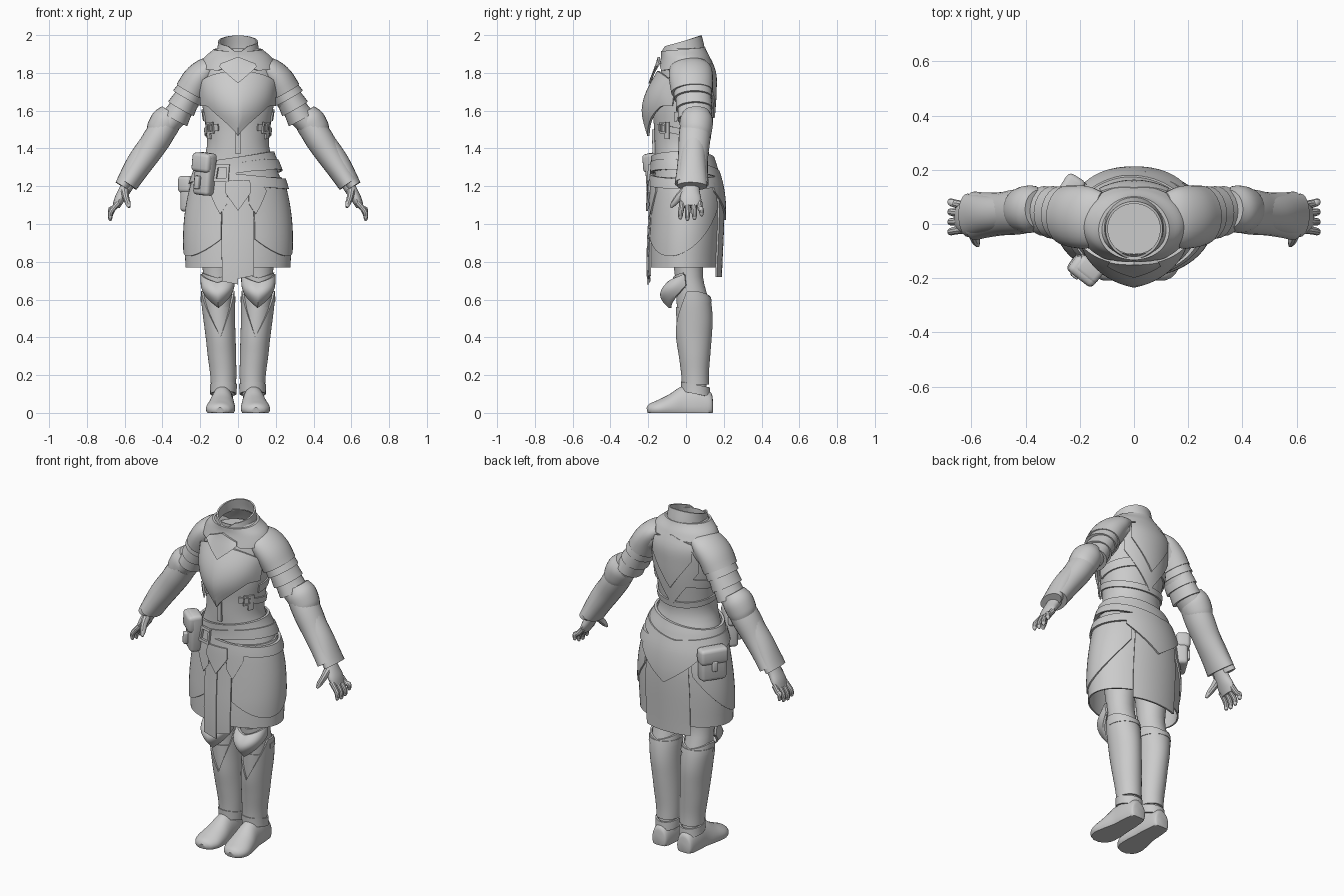
import bpy, bmesh, math
from mathutils import Vector, Matrix

old = bpy.data.objects.get("Cube")
if old:
    bpy.data.objects.remove(old, do_unlink=True)

grey = bpy.data.materials.new("plain_grey")
grey.use_nodes = True
grey.diffuse_color = (0.6, 0.6, 0.6, 1)
grey.node_tree.nodes["Principled BSDF"].inputs["Base Color"].default_value = (0.6, 0.6, 0.6, 1)


def finish(name, bm, angle=35):
    bmesh.ops.recalc_face_normals(bm, faces=bm.faces[:])
    mesh = bpy.data.meshes.new(name)
    bm.to_mesh(mesh)
    bm.free()
    mesh.materials.append(grey)
    obj = bpy.data.objects.new(name, mesh)
    bpy.context.collection.objects.link(obj)
    bpy.ops.object.select_all(action='DESELECT')
    obj.select_set(True)
    bpy.context.view_layer.objects.active = obj
    bpy.ops.object.shade_smooth_by_angle(angle=math.radians(angle))


def bridge(name, rings, closed=False):
    """Skin a row of equal loops; open rows get end caps."""
    bm = bmesh.new()
    loops = [[bm.verts.new(p) for p in ring] for ring in rings]
    n = len(loops[0])
    pairs = list(zip(loops, loops[1:]))
    if closed:
        pairs.append((loops[-1], loops[0]))
    else:
        bm.faces.new(loops[0])
        bm.faces.new(loops[-1])
    for a, b in pairs:
        for k in range(n):
            bm.faces.new((a[k], b[k], b[(k + 1) % n], a[(k + 1) % n]))
    finish(name, bm)


def sample(rows, t):
    """Smooth interpolation of rows keyed by their first, rising value."""
    t = min(max(t, rows[0][0]), rows[-1][0])
    i = max(k for k in range(len(rows) - 1) if rows[k][0] <= t)
    p, q = rows[i], rows[i + 1]
    before, after = rows[max(i - 1, 0)], rows[min(i + 2, len(rows) - 1)]
    d = q[0] - p[0]
    u = (t - p[0]) / d
    out = []
    for c in range(1, len(p)):
        m0 = (q[c] - before[c]) / (q[0] - before[0]) * d
        m1 = (after[c] - p[c]) / (after[0] - p[0]) * d
        out.append((2*u**3 - 3*u*u + 1) * p[c] + (u**3 - 2*u*u + u) * m0
                   + (3*u*u - 2*u**3) * q[c] + (u**3 - u*u) * m1)
    return out


def surf(prof, z, a, off):
    cx, rx, yf, yb = sample(prof, z)
    a = math.radians(a)
    return Vector((cx + (rx + off) * math.sin(a),
                   (yf + yb) / 2 - ((yb - yf) / 2 + off) * math.cos(a), z))


def wrap(name, prof, a0, a1, bot, top, off=0.01, thick=0.012, m=10):
    """Curved plate hugging a body profile; angle 0 is front, 90 is +x."""
    call = lambda f, *v: f(*v) if callable(f) else f
    full = a1 - a0 == 360
    n = max(6, int((a1 - a0) / 6)) // 2 * 2
    rings = []
    for i in range(n if full else n + 1):
        a = a0 + (a1 - a0) * i / n
        lo, hi = call(bot, a), call(top, a)
        outer, inner = [], []
        for j in range(m + 1):
            u = j / m
            z, o = lo + (hi - lo) * u, call(off, u, a)
            outer.append(surf(prof, z, a, o + thick))
            inner.append(surf(prof, z, a, o))
        rings.append(outer + inner[::-1])
    bridge(name, rings, full)


def tube(name, pts, side=(0, 1, 0), n=20, sub=4, s=1):
    """Oval tube; pts are x, y, z, side radius, other radius; s mirrors x."""
    rows = [(i, p[0] * s, *p[1:]) for i, p in enumerate(pts)]
    path = [sample(rows, k / sub) for k in range((len(pts) - 1) * sub + 1)]
    rings = []
    for k, p in enumerate(path):
        a, b = path[max(k - 1, 0)], path[min(k + 1, len(path) - 1)]
        t = (Vector(b[:3]) - Vector(a[:3])).normalized()
        v = Vector(side)
        v = (v - t * v.dot(t)).normalized()
        w = t.cross(v)
        ring = []
        for j in range(n):
            g = 2 * math.pi * j / n
            q = Vector(p[:3]) + v * p[3] * math.cos(g) + w * p[4] * math.sin(g)
            q.z = max(q.z, 0)
            ring.append(q)
        rings.append(ring)
    bridge(name, rings)


def box(name, loc, size, turn=0, tilt=0, bevel=0.02):
    bm = bmesh.new()
    bmesh.ops.create_cube(bm, size=1)
    bmesh.ops.scale(bm, vec=size, verts=bm.verts)
    bmesh.ops.bevel(bm, geom=bm.edges[:], offset=bevel, segments=3, profile=0.5, affect='EDGES')
    rot = Matrix.Rotation(math.radians(turn), 4, 'Z') @ Matrix.Rotation(math.radians(tilt), 4, 'Y')
    bm.transform(Matrix.Translation(loc) @ rot)
    finish(name, bm)


def buckle(name, prof, a, z, w, h, off):
    """Square frame lying on the body surface."""
    rings = []
    for sx, sz in ((-1, -1), (1, -1), (1, 1), (-1, 1)):
        rings.append([surf(prof, z + sz * h * f, a + sx * w * f, off + o)
                      for f, o in ((1, 0), (1, 0.012), (0.65, 0.012), (0.65, 0))])
    bridge(name, rings, True)


# Body profile: height, centre x, half width, front y, back y
body = [(0.65, 0, .27, -.183, .17), (0.77, 0, .27, -.187, .174), (0.9, 0, .275, -.185, .18),
        (1.0, 0, .272, -.18, .184), (1.1, 0, .26, -.175, .184), (1.2, 0, .238, -.17, .172),
        (1.3, 0, .203, -.162, .145), (1.4, 0, .166, -.165, .117), (1.5, 0, .17, -.168, .125),
        (1.6, 0, .185, -.175, .136), (1.7, 0, .195, -.162, .142), (1.8, 0, .197, -.135, .14),
        (1.88, 0, .162, -.115, .11), (1.93, 0, .108, -.115, .085), (1.97, 0, .098, -.115, .076)]
sin = lambda a: math.sin(math.radians(a))
cos = lambda a: math.cos(math.radians(a))
back = lambda a: abs(a - 180)

# Torso, neck and chest armour
wrap("tunic", body, 0, 360, 1.15, 1.93, -.004, .004, 24)
tube("neck_floor", [(0, -.01, 1.86, .105, .12), (0, -.01, 1.868, .105, .12)], n=32)
neck = [(1.84, 0, .115, -.125, .1), (1.93, 0, .1, -.118, .09), (2.0, 0, .094, -.108, .074)]
wrap("collar", neck, -180, 180, lambda a: 1.9 - .03 * cos(a),
     lambda a: 1.968 - .03 * cos(a) - .035 * max(0, 1 - abs(a) / 30), 0, .009)
wrap("mantle", body, -180, 180, lambda a: 1.83 - .02 * cos(a) + .05 * max(0, 1 - abs(a) / 30),
     lambda a: 1.925 - .01 * cos(a), .006, .012)
wrap("breastplate", body, -72, 72,
     lambda a: 1.465 + .16 * min(1, abs(a) / 50) ** .8,
     lambda a: 1.81 - .07 * (abs(a) / 72) ** 2,
     lambda u, a: .008 + .04 * max(0, 1 - abs(a) / 65) * math.sin(math.pi * min(1, .15 + u * .85)))
wrap("throat_plate", body, -25, 25, lambda a: 1.745 + .0036 * abs(a),
     lambda a: 1.885 - .0014 * abs(a), lambda u, a: .036 - .012 * u, .012)
wrap("back_plate_lower", body, 132, 228, lambda a: 1.45 + .0045 * back(a), 1.83, .004, .008)
wrap("back_plate_upper", body, 144, 216, lambda a: 1.56 + .005 * back(a),
     lambda a: 1.87 - .001 * back(a), .01, .01)
wrap("rib_strap", body, 36, 324, lambda a: 1.47 + .03 * cos(a), lambda a: 1.505 + .03 * cos(a), .001, .009, 3)
wrap("back_strap", body, 75, 285, lambda a: 1.55 - .03 * cos(a), lambda a: 1.6 - .03 * cos(a), .001, .008, 3)
wrap("centre_strap", body, -4, 4, 1.37, 1.5, 0, .013)
for side, s in (("left", 1), ("right", -1)):
    buckle(side + "_rib_buckle", body, s * 52, 1.51, 7, .03, .008)
    wrap(side + "_hanging_strap", body, s * 60 - 5, s * 60 + 5, 1.45, 1.54, .006, .01)

# Waist sash, belts and pouches
wrap("waist_sash", body, 0, 360, lambda a: 1.275 + .015 * sin(a), lambda a: 1.355 + .03 * sin(a), .008, .014)
wrap("cross_sash", body, 0, 360, lambda a: 1.25 + .04 * sin(a + 30), lambda a: 1.3 + .045 * sin(a + 30), .016, .012)
wrap("belt", body, 0, 360, lambda a: 1.205 - .02 * sin(a), lambda a: 1.265 - .025 * sin(a), .012, .016, 5)
buckle("belt_buckle", body, -20, 1.27, 9, .045, .03)
box("front_pouch", (-.175, -.162, 1.265), (.105, .07, .225), -38, 6)
box("front_pouch_flap", (-.183, -.172, 1.325), (.116, .075, .1), -38, 6)
box("front_pouch_clasp", (-.215, -.185, 1.22), (.03, .03, .07), -38, 6, .008)
box("side_pouch", (-.243, .1, 1.155), (.07, .15, .18), -32, 0)
box("side_pouch_flap", (-.249, .104, 1.21), (.078, .162, .09), -32, 0)
box("side_pouch_clasp", (-.278, .123, 1.155), (.02, .03, .06), -32, 0, .006)

# Skirt with its hanging panels
wrap("skirt", body, 0, 360, .77, 1.25, 0, .008, 14)
for side, s in (("left", 1), ("right", -1)):
    lo, hi = sorted((s * 18, s * 146))
    wrap(side + "_hip_panel", body, lo, hi,
         lambda a: .83 + .14 * (abs(abs(a) - 66) / 60) ** 2, 1.23, .006, .01, 14)
    lo, hi = sorted((s * 12, s * 34))
    wrap(side + "_hip_flap", body, lo, hi,
         lambda a: 1.05 + .008 * abs(abs(a) - 19), 1.23, .014, .01)
wrap("front_tab_right", body, -17, 0, lambda a: .68 - .001 * a, 1.22, .012, .01, 14)
wrap("front_tab_left", body, -1, 17, lambda a: .71 + .001 * a, 1.22, .007, .01, 14)
wrap("front_crest", body, -14, 14, lambda a: 1.07 + .007 * abs(a), 1.23, .024, .012)
wrap("back_tail", body, 150, 210, .72, 1.22, .008, .01, 14)
wrap("back_flap", body, 138, 222, lambda a: 1.02 + .0036 * back(a), 1.22, .018, .01)

# Legs
for side, s in (("left", 1), ("right", -1)):
    rows = [(.05, .08, .052, -.01, .115), (.12, .077, .053, -.008, .11), (.2, .078, .056, -.012, .108),
            (.3, .085, .062, -.025, .115), (.4, .092, .066, -.04, .123), (.5, .1, .071, -.046, .128),
            (.6, .106, .076, -.05, .118), (.72, .108, .076, -.058, .09), (.85, .11, .085, -.075, .1),
            (1.05, .112, .1, -.09, .12)]
    leg = [(z, cx * s, rx, yf, yb) for z, cx, rx, yf, yb in rows]
    wrap(side + "_trouser_leg", leg, 0, 360, .06, 1.05, -.004, .004, 24)
    wrap(side + "_greave_core", leg, -85, 85, .2, .56, -.001, .006, 12)
    wrap(side + "_greave", leg, -180, 180, .15,
         lambda a: .4 + .245 * min(1, abs(a) / 75) - .03 * max(0, (abs(a) - 110) / 70), .003, .01, 16)
    wrap(side + "_greave_rim", leg, 85, 275, .585, .615, .011, .005, 3)
    wrap(side + "_knee_guard", leg, -76, 76, lambda a: .555 + .0016 * abs(a),
         lambda a: .69 + .0006 * abs(a),
         lambda u, a: .004 + .07 * max(0, cos(a)) ** 2.5 * math.sin(math.pi * (.12 + .76 * u)))
    wrap(side + "_knee_upper_plate", leg, -70, 70, .66, lambda a: .715 + .0004 * abs(a), .004, .008)
    wrap(side + "_ankle_band", leg, -180, 180, lambda a: .1 + .015 * cos(a),
         lambda a: .15 + .015 * cos(a), .007, .01, 4)
    tube(side + "_boot", [(.082, .143, .035, .03, .03), (.082, .13, .035, .048, .075),
                          (.082, .06, .035, .058, .11), (.083, -.01, .034, .062, .108),
                          (.088, -.08, .027, .073, .072), (.094, -.145, .02, .076, .048),
                          (.095, -.188, .015, .055, .034), (.095, -.206, .012, .025, .016)],
         (1, 0, 0), n=28, s=s)

# Arms, layered shoulders, forearm guards and hands
for side, s in (("left", 1), ("right", -1)):
    tube(side + "_sleeve", [(.14, .025, 1.8, .1, .07), (.21, .03, 1.745, .1, .07),
                            (.29, .045, 1.625, .085, .066), (.37, .05, 1.53, .08, .062)], s=s)
    tube(side + "_shoulder_cap", [(.12, .022, 1.845, .095, .045), (.165, .024, 1.815, .113, .068),
                                  (.212, .027, 1.765, .116, .081), (.25, .032, 1.7, .11, .085)], n=28, s=s)
    for i in range(3):
        x, z, r = .235 + .031 * i, 1.73 - .056 * i, .073 - .005 * i
        tube(f"{side}_shoulder_lame_{i + 1}",
             [(x, .035 + .005 * i, z, r + .025, r), (x + .036, .038 + .005 * i, z - .064, r + .029, r + .01)],
             n=28, s=s)
    tube(side + "_elbow_guard", [(.352, .055, 1.59, .07, .06), (.378, .055, 1.55, .087, .08),
                                 (.405, .053, 1.5, .085, .08), (.42, .05, 1.47, .078, .07)], n=24, s=s)
    tube(side + "_forearm_guard", [(.385, .05, 1.52, .082, .072), (.43, .045, 1.45, .084, .075),
                                   (.485, .038, 1.365, .08, .069), (.542, .033, 1.28, .083, .062),
                                   (.586, .03, 1.213, .09, .058)], n=24, s=s)
    tube(side + "_outer_cuff", [(.46, .042, 1.445, .06, .05), (.535, .036, 1.325, .07, .056),
                                (.614, .032, 1.2, .08, .04)], n=24, s=s)
    tube(side + "_palm", [(.575, .03, 1.22, .044, .034), (.602, .025, 1.175, .048, .031),
                          (.628, .024, 1.13, .057, .027), (.645, .026, 1.092, .05, .02)], s=s)
    for i, name in enumerate(("index", "middle", "ring", "little")):
        y, drop = -.02 + .03 * i, (.008, 0, .005, .025)[i]
        tube(f"{side}_{name}_finger",
             [(.632, y, 1.115, .016, .016), (.659, y * 1.1 - .002, 1.083, .015, .015),
              (.674, y * 1.2 - .004, 1.053 + drop, .014, .014),
              (.676, y * 1.25 - .005, 1.028 + drop, .011, .011),
              (.672, y * 1.25 - .005, 1.017 + drop, .005, .005)], n=10, s=s)
    tube(side + "_thumb", [(.6, -.005, 1.175, .024, .024), (.593, -.04, 1.14, .02, .018),
                           (.583, -.064, 1.11, .016, .015), (.576, -.08, 1.088, .007, .007)], n=10, s=s)
